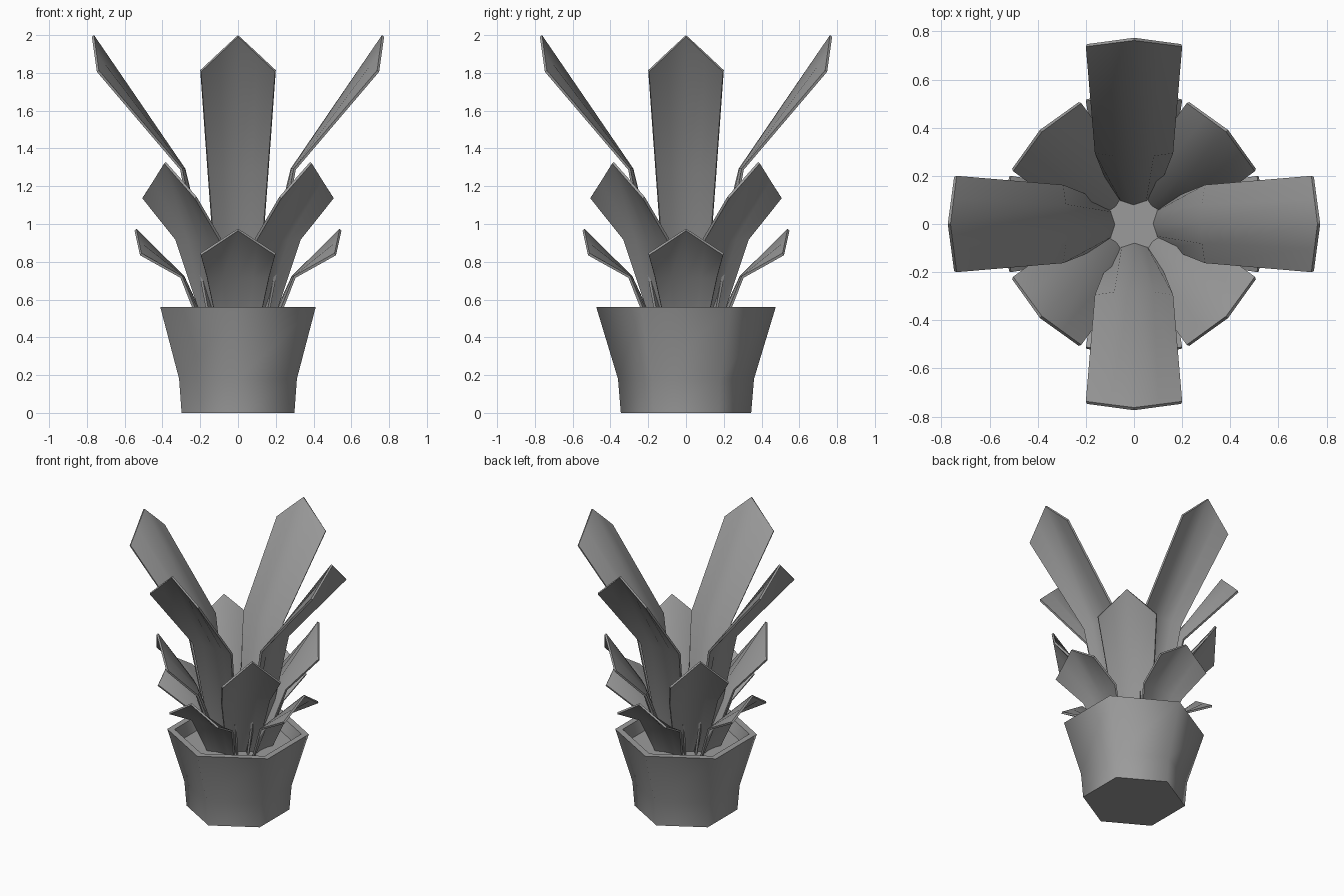
import bpy, bmesh, math
from mathutils import Matrix, Vector

cube = bpy.data.objects.get("Cube")
if cube:
    bpy.data.objects.remove(cube, do_unlink=True)

# Single plain grey for the whole plant
GREY = (0.33, 0.33, 0.33, 1.0)
grey = bpy.data.materials.new("plain_grey")
grey.use_nodes = True
grey.diffuse_color = GREY
grey.node_tree.nodes["Principled BSDF"].inputs["Base Color"].default_value = GREY


def make_object(name, bm, smooth_angle, thickness=0):
    mesh = bpy.data.meshes.new(name)
    bm.to_mesh(mesh)
    bm.free()
    mesh.materials.append(grey)
    obj = bpy.data.objects.new(name, mesh)
    bpy.context.collection.objects.link(obj)
    bpy.ops.object.select_all(action='DESELECT')
    obj.select_set(True)
    bpy.context.view_layer.objects.active = obj
    if thickness:
        mod = obj.modifiers.new("thickness", 'SOLIDIFY')
        mod.thickness = thickness
        mod.offset = 0
        bpy.ops.object.modifier_apply(modifier=mod.name)
    bpy.ops.object.shade_smooth_by_angle(angle=math.radians(smooth_angle))
    return obj


# Six-sided pot: outer wall, rim, inner wall and soil in one lathe profile
def make_pot(profile, sides=6):
    bm = bmesh.new()
    rings = []
    for radius, z in profile:
        angles = [math.pi / 2 + math.tau * i / sides for i in range(sides)]
        rings.append([bm.verts.new((radius * math.cos(a), radius * math.sin(a), z))
                      for a in angles])
    for low, high in zip(rings, rings[1:]):
        for i in range(sides):
            j = (i + 1) % sides
            bm.faces.new((low[i], low[j], high[j], high[i]))
    bm.faces.new(rings[0][::-1])
    bm.faces.new(rings[-1])
    bmesh.ops.recalc_face_normals(bm, faces=bm.faces)
    return make_object("pot", bm, 70)


make_pot([(0.345, 0), (0.36, 0.18), (0.475, 0.56), (0.425, 0.56), (0.40, 0.47)])


# Leaf: each row gives edge radius, edge height, half width,
# and how far the midline sits from the edges (radius, height)
def make_leaf(name, rows, turn):
    bm = bmesh.new()
    columns = (-1, -0.5, 0, 0.5, 1)
    grid = []
    for row, (radius, z, half, mid_r, mid_z) in enumerate(rows):
        line = []
        for u in columns:
            # the tip row is a straight-sided point, lower rows are arched
            k = 1 - abs(u) if row == len(rows) - 1 else 1 - u * u
            line.append(bm.verts.new((radius + mid_r * k, half * u, z + mid_z * k)))
        grid.append(line)
    for low, high in zip(grid, grid[1:]):
        for i in range(len(columns) - 1):
            bm.faces.new((low[i], high[i], high[i + 1], low[i + 1]))
    bmesh.ops.rotate(bm, verts=bm.verts, cent=Vector(),
                     matrix=Matrix.Rotation(turn, 3, 'Z'))
    return make_object(name, bm, 50, thickness=0.014)


# Three tiers of four leaves; the middle tier stands on the diagonals
TIERS = {
    "tall_leaf": (0, [(0.14, 0.42, 0.095, -0.065, 0),
                      (0.30, 1.29, 0.16, -0.015, 0),
                      (0.742, 1.81, 0.198, 0.026, 0.186)]),
    "middle_leaf": (45, [(0.135, 0.42, 0.095, -0.04, 0),
                         (0.30, 0.92, 0.165, -0.015, 0),
                         (0.515, 1.14, 0.198, 0.032, 0.185)]),
    "low_leaf": (0, [(0.18, 0.42, 0.10, -0.03, 0),
                     (0.30, 0.72, 0.165, -0.01, 0),
                     (0.515, 0.84, 0.198, 0.028, 0.13)]),
}
for name, (start, rows) in TIERS.items():
    for i in range(4):
        make_leaf(f"{name}_{i + 1}", rows, math.radians(start + 90 * i))
